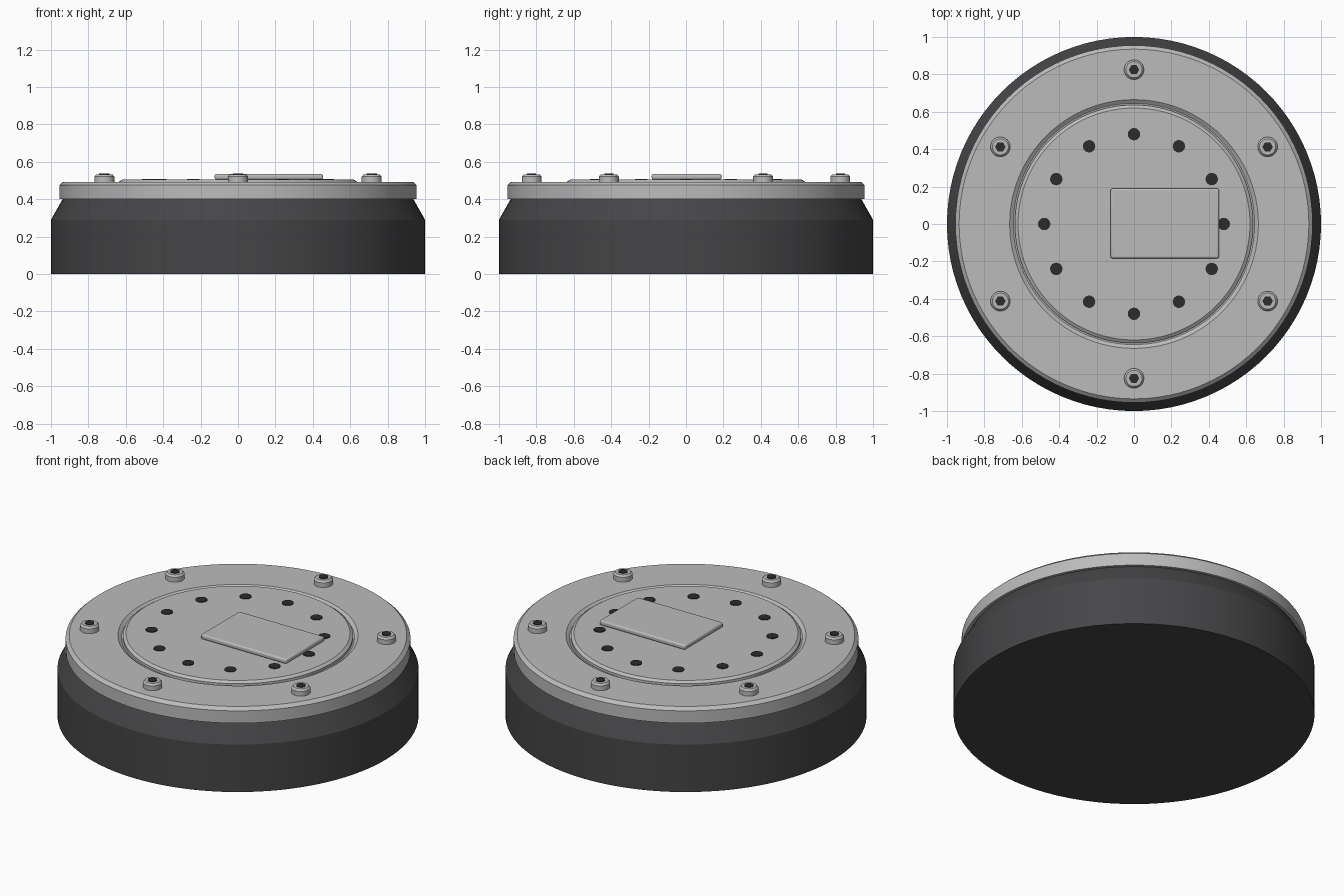
import bpy, math

cube = bpy.data.objects.get("Cube")
if cube:
    bpy.data.objects.remove(cube)


def material(name, colour):
    m = bpy.data.materials.new(name)
    m.use_nodes = True
    m.diffuse_color = (*colour, 1)
    m.node_tree.nodes["Principled BSDF"].inputs["Base Color"].default_value = (*colour, 1)
    return m


rubber = material("charcoal rubber", (0.06, 0.06, 0.064))
metal = material("light grey metal", (0.5, 0.5, 0.505))
black = material("hole black", (0.025, 0.025, 0.027))


def lathe(name, profile, mat, sides=96, location=(0, 0, 0)):
    """Spin a bottom-to-top (radius, height) outline and cap both ends."""
    verts = [(r * math.cos(math.tau * i / sides), r * math.sin(math.tau * i / sides), z)
             for r, z in profile for i in range(sides)]
    faces = [(k * sides + i, k * sides + (i + 1) % sides,
              (k + 1) * sides + (i + 1) % sides, (k + 1) * sides + i)
             for k in range(len(profile) - 1) for i in range(sides)]
    faces.append(tuple(reversed(range(sides))))
    faces.append(tuple(range(len(verts) - sides, len(verts))))
    mesh = bpy.data.meshes.new(name)
    mesh.from_pydata(verts, [], faces)
    mesh.materials.append(mat)
    ob = bpy.data.objects.new(name, mesh)
    ob.location = location
    bpy.context.collection.objects.link(ob)
    smooth(ob)
    return ob


def smooth(ob):
    bpy.ops.object.select_all(action='DESELECT')
    ob.select_set(True)
    bpy.context.view_layer.objects.active = ob
    bpy.ops.object.shade_smooth_by_angle(angle=math.radians(25))


def ring(count, radius, start=0):
    for i in range(count):
        a = start + math.tau * i / count
        yield i + 1, radius * math.cos(a), radius * math.sin(a)


# Heavy base with a tapered shoulder
lathe("base", [(1, 0), (1, 0.29), (0.938, 0.4)], rubber)

# Top cover with chamfered rim, groove and raised centre disc
lathe("cover", [(0.955, 0.4), (0.955, 0.475), (0.935, 0.493), (0.665, 0.493),
                (0.645, 0.478), (0.637, 0.478), (0.637, 0.493), (0.62, 0.505)], metal)

# Ring of vent holes on the centre disc
for n, x, y in ring(12, 0.48):
    lathe(f"vent_hole_{n}", [(0.033, 0.503), (0.033, 0.509)], black, 24, (x, y, 0))

# Rim bolts with hexagonal sockets
for n, x, y in ring(6, 0.825, math.pi / 6):
    lathe(f"bolt_{n}", [(0.053, 0.485), (0.053, 0.522), (0.043, 0.533)], metal, 32, (x, y, 0))
    lathe(f"bolt_socket_{n}", [(0.028, 0.53), (0.028, 0.537)], black, 6, (x, y, 0))

# Offset nameplate with softened edges
bpy.ops.mesh.primitive_cube_add(size=1, location=(0.165, 0.003, 0.52))
plate = bpy.context.object
plate.name = "nameplate"
plate.scale = (0.58, 0.373, 0.03)
bpy.ops.object.transform_apply(location=False, rotation=False, scale=True)
plate.data.materials.append(metal)
bevel = plate.modifiers.new("soft edges", 'BEVEL')
bevel.width = 0.01
bevel.segments = 3
smooth(plate)
